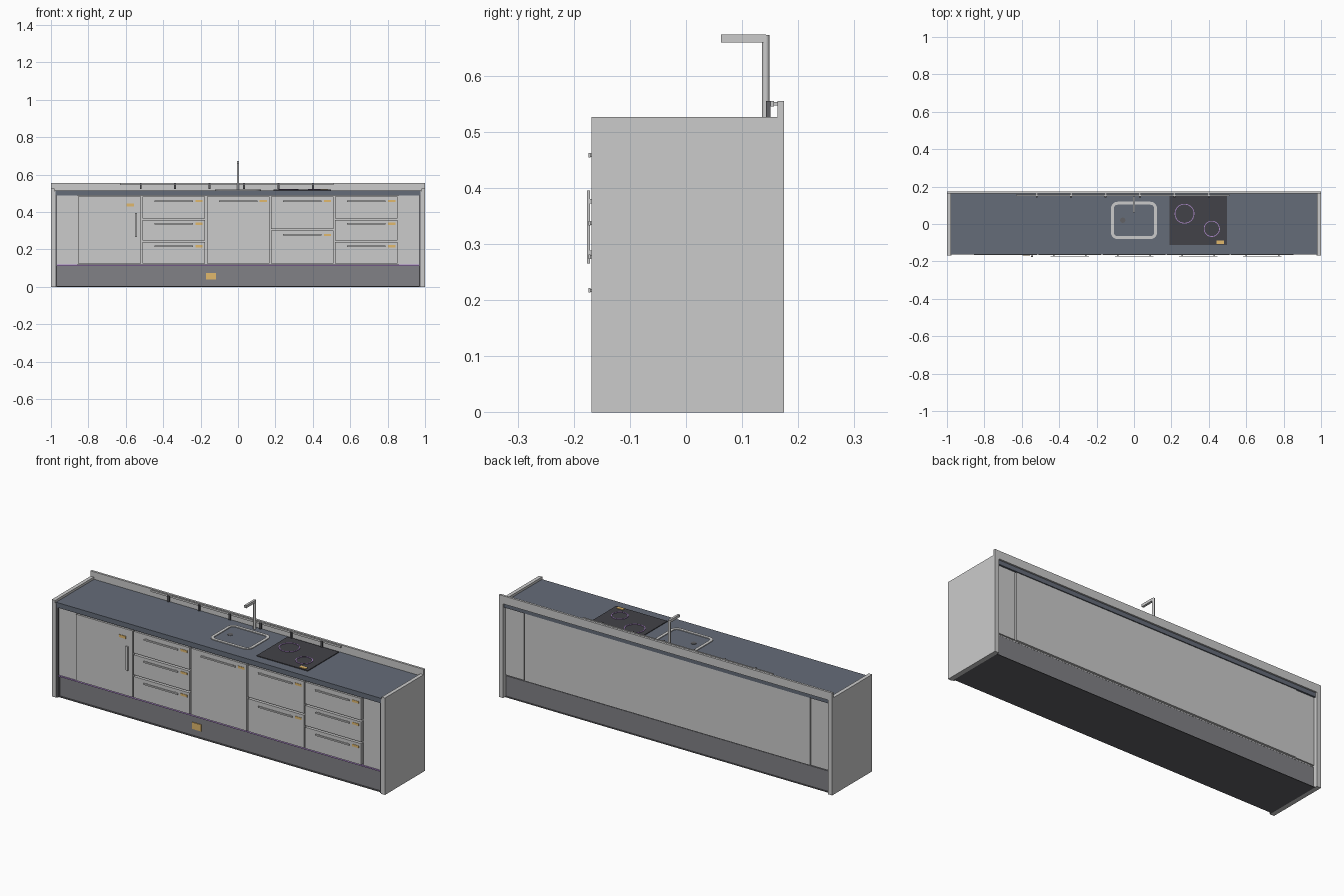
import bpy, bmesh, math

if "Cube" in bpy.data.objects:
    bpy.data.objects.remove(bpy.data.objects["Cube"])

MATS = {}
for name, col in {"slate": (.13, .15, .19), "plinth_grey": (.22, .22, .24), "glass_black": (.055, .055, .065),
                  "brass": (.75, .48, .15), "violet": (.42, .25, .6), "dark_metal": (.12, .12, .13)}.items():
    MATS[name] = bpy.data.materials.new(name)
    MATS[name].diffuse_color = (*col, 1)


def finish(name, bm, mat=None, smooth=False):
    bmesh.ops.recalc_face_normals(bm, faces=bm.faces)
    me = bpy.data.meshes.new(name)
    bm.to_mesh(me)
    bm.free()
    ob = bpy.data.objects.new(name, me)
    bpy.context.collection.objects.link(ob)
    if mat:
        me.materials.append(MATS[mat])
    if smooth:
        bpy.ops.object.select_all(action='DESELECT')
        ob.select_set(True)
        bpy.context.view_layer.objects.active = ob
        bpy.ops.object.shade_smooth_by_angle(angle=math.radians(35))
    return ob


def box(name, x0, x1, y0, y1, z0, z1, mat=None):
    bm = bmesh.new()
    bmesh.ops.create_cube(bm, size=1)
    for v in bm.verts:
        v.co = ((x0 + x1) / 2 + v.co.x * (x1 - x0), (y0 + y1) / 2 + v.co.y * (y1 - y0),
                (z0 + z1) / 2 + v.co.z * (z1 - z0))
    return finish(name, bm, mat)


def cylinder(name, x, y, z0, z1, r, mat=None, n=24):
    bm = bmesh.new()
    bmesh.ops.create_cone(bm, cap_ends=True, segments=n, radius1=r, radius2=r, depth=z1 - z0)
    bmesh.ops.translate(bm, verts=bm.verts, vec=(x, y, (z0 + z1) / 2))
    return finish(name, bm, mat, True)


def rounded(cx, cy, hx, hy, r, n=8):
    # outline of a rounded rectangle (a circle when hx = hy = r)
    pts = []
    for k, (sx, sy) in enumerate([(1, 1), (-1, 1), (-1, -1), (1, -1)]):
        for i in range(n):
            a = math.pi / 2 * (k + i / (n - 1) * .98)
            pts.append((cx + sx * (hx - r) + r * math.cos(a), cy + sy * (hy - r) + r * math.sin(a)))
    return pts


def ring(name, cx, cy, hx, hy, r, w, z0, z1, mat=None):
    # rectangular section swept round a rounded outline
    bm = bmesh.new()
    out, inn = rounded(cx, cy, hx, hy, r), rounded(cx, cy, hx - w, hy - w, r - w)
    loops = [[bm.verts.new((*p, z)) for p in pts] for pts, z in ((out, z0), (out, z1), (inn, z1), (inn, z0))]
    n = len(out)
    for a in range(4):
        A, B = loops[a], loops[(a + 1) % 4]
        for i in range(n):
            bm.faces.new((A[i], A[(i + 1) % n], B[(i + 1) % n], B[i]))
    return finish(name, bm, mat, True)


TOP = .515

# Mirrored ends: side panels, raised edges, front and rear fillers, seals
for s, side in ((-1, "left"), (1, "right")):
    def end(name, a, b, *rest):
        box(f"{side}_{name}", min(s * a, s * b), max(s * a, s * b), *rest)
    end("side_panel", .975, 1, -.168, .175, 0, .511)
    end("raised_edge", .98, 1, -.168, .175, .511, .526)
    end("front_filler", .862, .968, -.155, -.145, .12, .487)
    end("rear_filler", .862, .972, .15, .158, .12, .487)
    end("front_seal", .967, .975, -.163, -.145, 0, .49, "dark_metal")

# Carcass, plinth, light strip, back panel
box("carcass", -.97, .97, -.148, .15, .115, .487)
box("plinth", -.975, .975, -.145, .152, .002, .113, "plinth_grey")
box("base_plate", -.975, .975, -.155, .16, 0, .003, "dark_metal")
box("light_strip", -.97, .97, -.157, -.147, .112, .119, "violet")
box("back_panel", -.857, .857, .15, .162, .12, .487)
box("plinth_plate", -.172, -.118, -.149, -.144, .038, .074, "brass")

# Worktop and backsplash
box("worktop", -.978, .978, -.163, .166, .488, TOP, "slate")
box("backsplash", -1, 1, .163, .175, .511, .555)


# Fronts with handles and small plates
def bar_handle(name, x, z):
    box(name, x, x + .205, -.174, -.170, z - .004, z + .004)
    for i, dx in enumerate((.012, .185)):
        box(f"{name}_post_{i}", x + dx, x + dx + .008, -.171, -.164, z - .003, z + .003)


THREE = [(.365, .483, .458), (.247, .356, .337), (.123, .238, .217)]
TWO = [(.310, .483, .458), (.123, .301, .277)]
ONE = [(.123, .483, .458)]
for unit, (x, rows) in enumerate(((-.511, THREE), (-.167, ONE), (.176, TWO), (.519, THREE))):
    for r, (z0, z1, hz) in enumerate(rows):
        tag = f"unit_{unit}_front_{r}"
        box(tag, x, x + .335, -.165, -.147, z0, z1)
        bar_handle(tag + "_handle", x + .065, hz)
        box(tag + "_plate", x + .283, x + .322, -.167, -.164, hz - .006, hz + .006, "brass")
box("door", -.856, -.519, -.165, -.147, .123, .483)
box("door_handle", -.551, -.539, -.176, -.171, .265, .395)
for i, z in enumerate((.28, .372)):
    box(f"door_handle_post_{i}", -.549, -.541, -.172, -.164, z, z + .008)
box("door_plate", -.597, -.557, -.168, -.164, .43, .444, "brass")

# Sink rim and drain
ring("sink_rim", 0, .019, .123, .1, .035, .016, TOP, TOP + .004)
cylinder("sink_drain", -.06, .02, TOP, TOP + .002, .014, "dark_metal")

# Cooktop with two heating rings and control plate
box("cooktop", .19, .497, -.112, .155, TOP, TOP + .004, "glass_black")
for i, (x, y, r) in enumerate(((.27, .055, .053), (.416, -.026, .043))):
    ring(f"heating_ring_{i}", x, y, r, r, r, .004, TOP + .004, TOP + .007, "violet")
box("cooktop_plate", .441, .48, -.106, -.088, TOP + .004, TOP + .007, "brass")

# Tap
cylinder("tap_post", 0, .142, TOP, .672, .0065)
box("tap_spout", -.006, .006, .062, .143, .659, .673)

# Utensil rail with stand-offs and hanging hooks
box("rail", -.63, .51, .151, .157, .545, .555)
for i in range(6):
    x = -.52 + i * .184
    box(f"rail_hook_{i}", x - .005, x + .005, .143, .151, .522, .555, "dark_metal")
    box(f"rail_standoff_{i}", x - .004, x + .004, .156, .164, .547, .553)

for m in bpy.data.materials:
    if m.users and not m.is_grease_pencil:
        m.use_nodes = True
        m.node_tree.nodes["Principled BSDF"].inputs["Base Color"].default_value = m.diffuse_color
